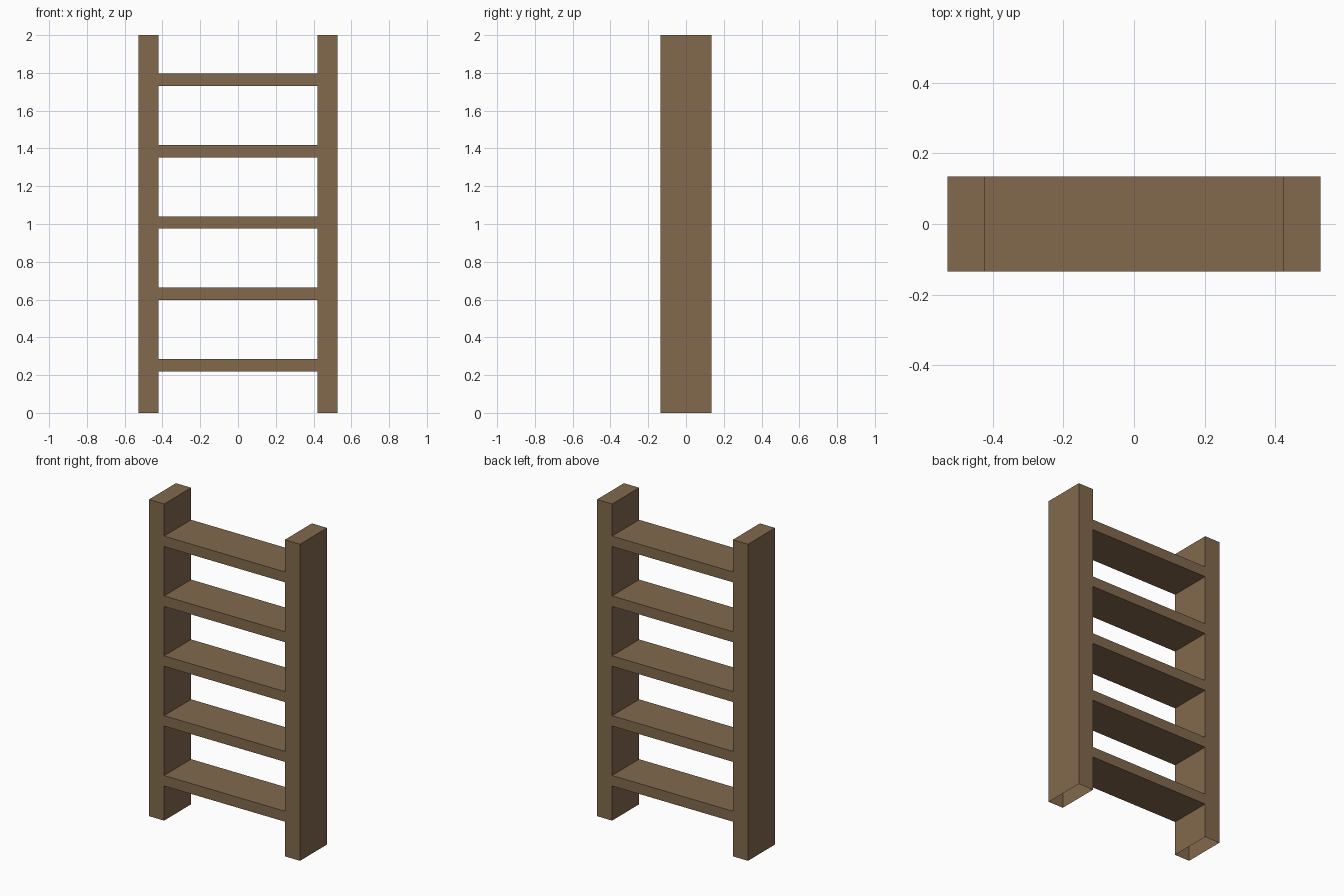
import bpy, bmesh

if "Cube" in bpy.data.objects:
    bpy.data.objects.remove(bpy.data.objects["Cube"])

HALF_DEPTH = 0.135
xs = [-0.528, -0.422, 0.422, 0.528]            # rail edges
zs = [0.0]
for i in range(5):                             # rung bottoms and tops
    centre = 0.252 + 0.378 * i
    zs += [centre - 0.033, centre + 0.033]
zs.append(2.0)


def solid(c, r):
    """Outer columns are rails; the middle column is solid at rungs only."""
    if not (0 <= c < 3 and 0 <= r < len(zs) - 1):
        return False
    return c != 1 or r % 2 == 1


bm = bmesh.new()
verts = {}


def vert(c, r, side):
    key = (c, r, side)
    if key not in verts:
        verts[key] = bm.verts.new((xs[c], side * HALF_DEPTH, zs[r]))
    return verts[key]


def wall(a, b):
    """Side face running front to back along one cell edge."""
    bm.faces.new([vert(*a, -1), vert(*a, 1), vert(*b, 1), vert(*b, -1)])


for c in range(3):
    for r in range(len(zs) - 1):
        if not solid(c, r):
            continue
        corners = [(c, r), (c + 1, r), (c + 1, r + 1), (c, r + 1)]
        # front and back faces
        bm.faces.new([vert(*p, -1) for p in corners])
        bm.faces.new([vert(*p, 1) for p in reversed(corners)])
        # outer walls; the rail feet are left open underneath
        neighbours = [(c, r - 1), (c + 1, r), (c, r + 1), (c - 1, r)]
        for k, n in enumerate(neighbours):
            if not solid(*n) and not (k == 0 and r == 0):
                wall(corners[k], corners[(k + 1) % 4])

bmesh.ops.recalc_face_normals(bm, faces=bm.faces)
# merge the flat strips along the rails
bmesh.ops.dissolve_limit(bm, angle_limit=0.01, verts=bm.verts, edges=bm.edges)
bmesh.ops.triangulate(bm, faces=[f for f in bm.faces if len(f.verts) > 4])

mesh = bpy.data.meshes.new("ladder_frame")
bm.to_mesh(mesh)
bm.free()
ladder = bpy.data.objects.new("ladder_frame", mesh)
bpy.context.collection.objects.link(ladder)

wood = bpy.data.materials.new("wood")
wood.diffuse_color = (0.223, 0.141, 0.075, 1)
wood.use_nodes = True
wood.node_tree.nodes["Principled BSDF"].inputs["Base Color"].default_value = wood.diffuse_color
mesh.materials.append(wood)
